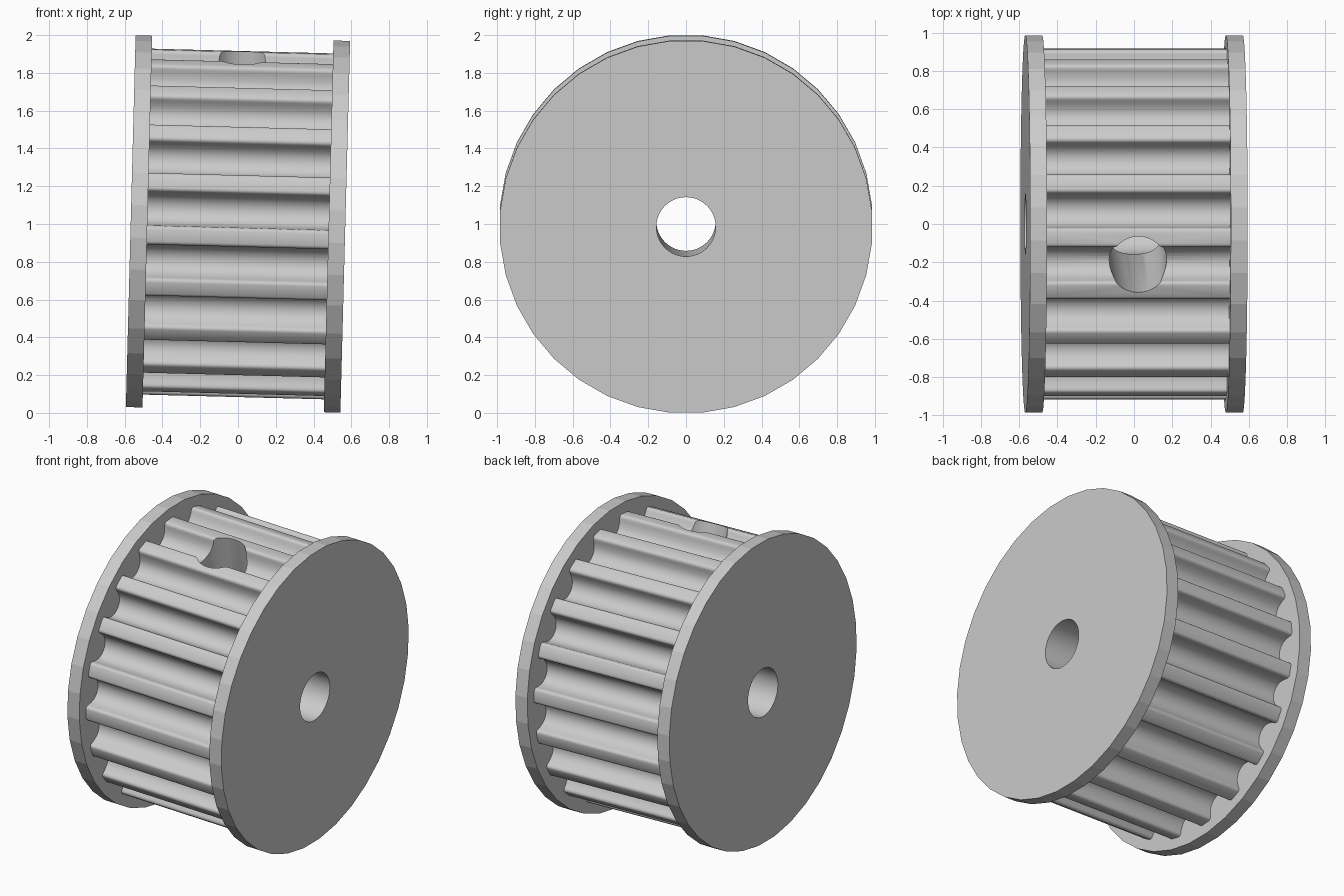
import bpy, bmesh, math
from mathutils import Matrix, Vector

if "Cube" in bpy.data.objects:
    bpy.data.objects.remove(bpy.data.objects["Cube"], do_unlink=True)

TEETH = 20
TIP_RADIUS = 0.91
FLANGE_RADIUS = 0.988
BORE_RADIUS = 0.157
INNER, OUTER = 0.48, 0.568          # flange face distances from the middle
FIRST_GROOVE = math.radians(4.5)    # measured upward from the front
TILT = Matrix.Translation((0, 0, 1)) @ Matrix.Rotation(math.radians(1.5), 4, 'Y')

steel = bpy.data.materials.new("light_grey_metal")
steel.use_nodes = True
steel.diffuse_color = (0.6, 0.6, 0.6, 1)
steel.node_tree.nodes["Principled BSDF"].inputs["Base Color"].default_value = (0.6, 0.6, 0.6, 1)


def circle(radius, sides, start=0.0):
    return [(radius * math.cos(start + math.tau * i / sides),
             radius * math.sin(start + math.tau * i / sides)) for i in range(sides)]


def prism(name, outline, x0, x1, matrix=TILT):
    """Extrude a closed yz outline along x."""
    bm = bmesh.new()
    face = bm.faces.new([bm.verts.new((x0, y, z)) for y, z in outline])
    ext = bmesh.ops.extrude_face_region(bm, geom=[face])
    moved = [v for v in ext["geom"] if isinstance(v, bmesh.types.BMVert)]
    bmesh.ops.translate(bm, verts=moved, vec=(x1 - x0, 0, 0))
    bmesh.ops.recalc_face_normals(bm, faces=bm.faces)
    bm.transform(matrix)
    mesh = bpy.data.meshes.new(name)
    bm.to_mesh(mesh)
    bm.free()
    mesh.materials.append(steel)
    obj = bpy.data.objects.new(name, mesh)
    bpy.context.collection.objects.link(obj)
    return obj


def select(obj):
    bpy.ops.object.select_all(action='DESELECT')
    obj.select_set(True)
    bpy.context.view_layer.objects.active = obj


def cut(obj, cutter):
    select(obj)
    mod = obj.modifiers.new("cut", 'BOOLEAN')
    mod.operation = 'DIFFERENCE'
    mod.solver = 'EXACT'
    mod.object = cutter
    bpy.ops.object.modifier_apply(modifier=mod.name)


# Half of one belt groove: (half width, depth), from the rounded lip to the floor
half = [(0.112, 0), (0.103, 0.0017), (0.097, 0.0055), (0.0925, 0.0117),
        (0.09, 0.0195), (0.087, 0.0357), (0.082, 0.0515), (0.0757, 0.0666),
        (0.0677, 0.081), (0.0537, 0.0955), (0.0373, 0.106), (0.019, 0.1125)]
groove = [(-w, d) for w, d in half] + [(0, 0.1147)] + half[::-1]

# Toothed drum
outline = []
for i in range(TEETH):
    a = FIRST_GROOVE + math.tau * i / TEETH
    for w, d in groove:
        r = TIP_RADIUS - d
        outline.append((-(r * math.cos(a) - w * math.sin(a)),
                        r * math.sin(a) + w * math.cos(a)))
drum = prism("toothed_drum", outline, -INNER, INNER)

# Flanges
rim = circle(FLANGE_RADIUS, 36, math.radians(5))
left_flange = prism("left_flange", rim, INNER, OUTER)
right_flange = prism("right_flange", rim, -OUTER, -INNER)

# Shaft bore through everything, set screw hole in one groove of the drum
bore = prism("bore_cutter", circle(BORE_RADIUS, 48), -1, 1)
a = FIRST_GROOVE + math.radians(72)
aim = Vector((0, -math.cos(a), math.sin(a))).to_track_quat('X', 'Z').to_matrix().to_4x4()
screw = prism("screw_cutter", circle(0.15, 48), 0, 1.2, TILT @ aim)

for part in (drum, left_flange, right_flange):
    cut(part, bore)
cut(drum, screw)
for cutter in (bore, screw):
    bpy.data.objects.remove(cutter, do_unlink=True)

# Smooth drum and bore, faceted flange rims
for part, angle in ((drum, 30), (left_flange, 9), (right_flange, 9)):
    select(part)
    bpy.ops.object.shade_smooth_by_angle(angle=math.radians(angle))
